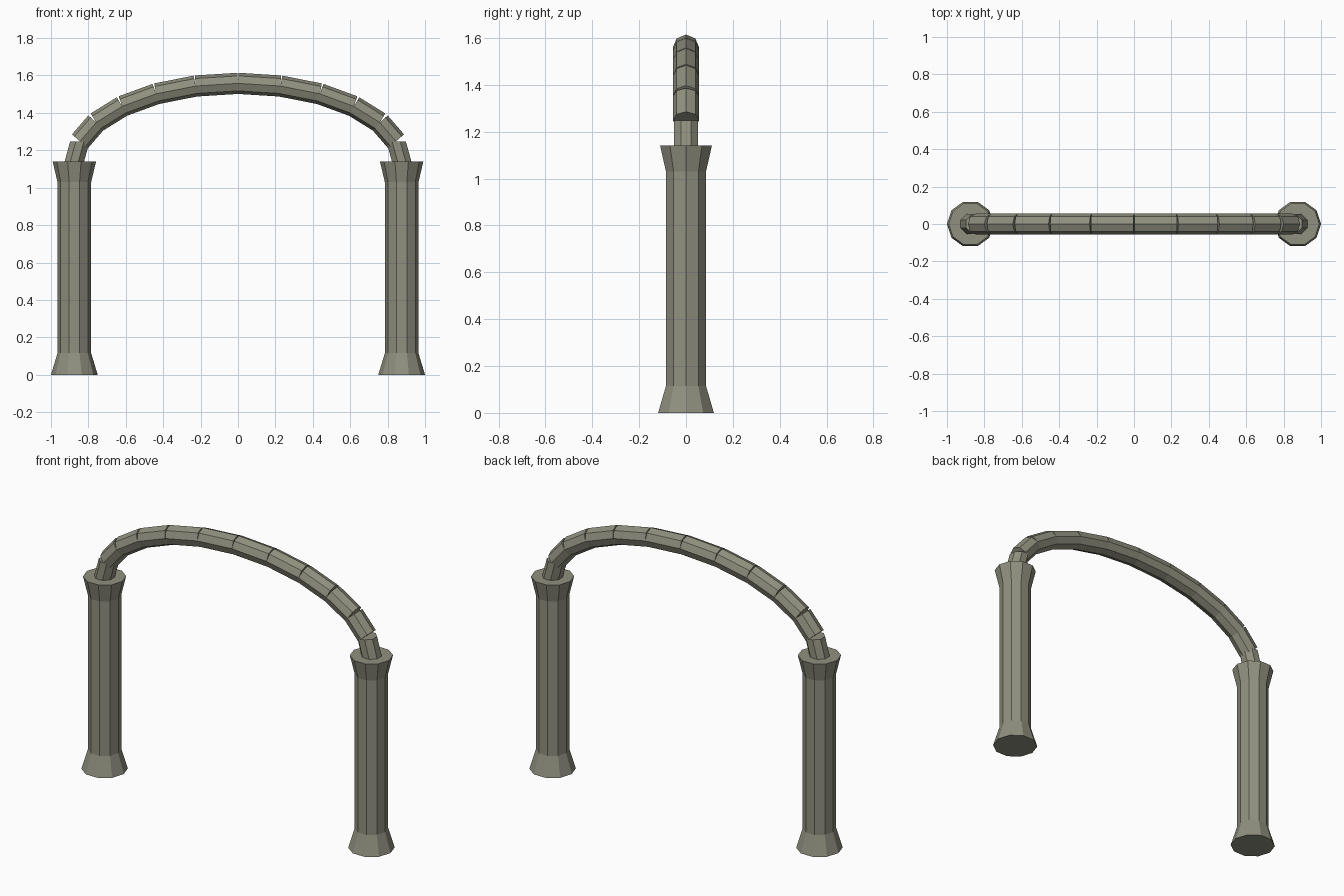
import bpy, bmesh
from math import sin, cos, pi, radians
from mathutils import Vector

if "Cube" in bpy.data.objects:
    bpy.data.objects.remove(bpy.data.objects["Cube"])

COLUMN_X = 0.875
SPRING_Z = 1.14
RISE = 0.418
TUBE_R = 0.0565

# Olive-grey stone
stone = bpy.data.materials.new("stone")
stone.diffuse_color = (0.28, 0.28, 0.215, 1)
stone.use_nodes = True
stone.node_tree.nodes["Principled BSDF"].inputs["Base Color"].default_value = stone.diffuse_color


def loft(name, rings):
    """Closed flat-shaded solid through a list of point rings."""
    bm = bmesh.new()
    loops = [[bm.verts.new(p) for p in ring] for ring in rings]
    n = len(loops[0])
    for a, b in zip(loops, loops[1:]):
        for i in range(n):
            j = (i + 1) % n
            bm.faces.new((a[i], a[j], b[j], b[i]))
    bm.faces.new(loops[0][::-1])
    bm.faces.new(loops[-1])
    bmesh.ops.recalc_face_normals(bm, faces=bm.faces[:])
    mesh = bpy.data.meshes.new(name)
    bm.to_mesh(mesh)
    bm.free()
    mesh.materials.append(stone)
    obj = bpy.data.objects.new(name, mesh)
    bpy.context.collection.objects.link(obj)
    return obj


def ring(center, u, v, r, sides, phase=0.0):
    return [center + r * (cos(a) * u + sin(a) * v)
            for a in (phase + 2 * pi * i / sides for i in range(sides))]


X, Y = Vector((1, 0, 0)), Vector((0, 1, 0))

# Ten-sided columns with flared base and capital
profile = [(0.125, 0.0), (0.09, 0.115), (0.09, 1.03), (0.116, SPRING_Z)]
for side, label in ((-1, "left"), (1, "right")):
    loft(f"column_{label}",
         [ring(Vector((side * COLUMN_X, 0, z)), X * side, Y, r, 10)
          for r, z in profile])

# Arch: straight octagonal pieces along a half ellipse
SEGMENTS = 12
path = [Vector((COLUMN_X * sin(t), 0, SPRING_Z + RISE * cos(t)))
        for t in (radians(-90 + 180 * i / SEGMENTS) for i in range(SEGMENTS + 1))]
for i, (a, b) in enumerate(zip(path, path[1:])):
    if i in (0, SEGMENTS - 1):
        # Arch feet: leaning pieces with level ends
        loft(f"arch_foot_{i}", [ring(p, X, Y, TUBE_R, 8, pi / 8) for p in (a, b)])
    else:
        # Arch pieces: ends square to their own axis, open wedges outside
        up = (b - a).normalized().cross(Y)
        loft(f"arch_piece_{i}", [ring(p, up, Y, TUBE_R, 8) for p in (a, b)])
